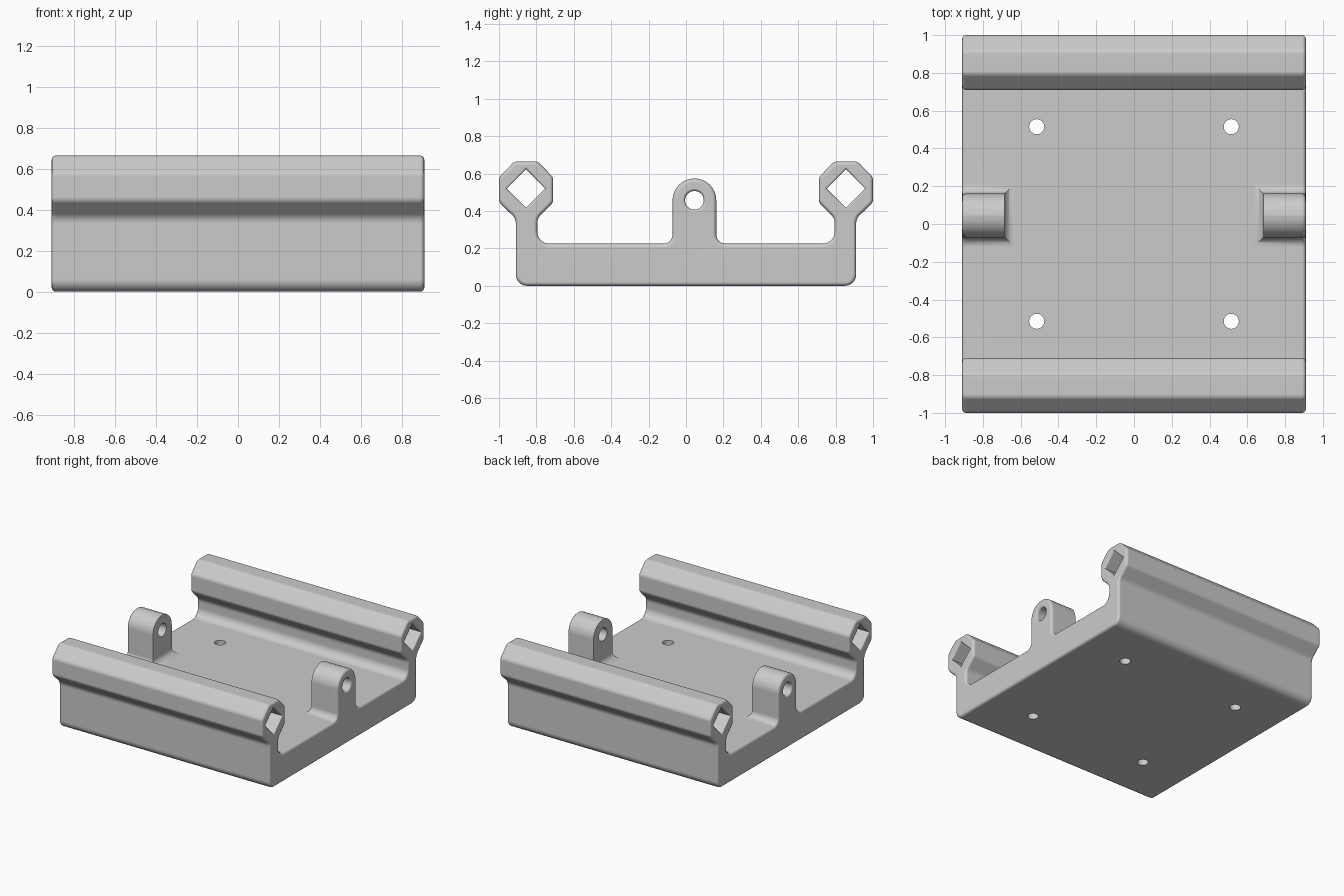
import bpy, bmesh
from math import sin, cos, pi, tan
from mathutils import Vector, Matrix

if "Cube" in bpy.data.objects:
    bpy.data.objects.remove(bpy.data.objects["Cube"])

grey = bpy.data.materials.new("plain grey")
grey.use_nodes = True
color = (0.6, 0.6, 0.6, 1)
grey.diffuse_color = color
grey.node_tree.nodes["Principled BSDF"].inputs["Base Color"].default_value = color

HALF = 0.91        # half length along x
FLOOR = 0.225      # top of the base plate
LUG_Y, LUG_Z, LUG_R = 0.045, 0.457, 0.117
LUG_INNER = 0.685


def rounded(corners, steps=6):
    """Turn (a, b, radius) corners into an outline with arcs."""
    out = []
    for i, (a, b, r) in enumerate(corners):
        p = Vector((a, b))
        before = Vector(corners[i - 1][:2]) - p
        after = Vector(corners[(i + 1) % len(corners)][:2]) - p
        if r == 0:
            out.append(p)
            continue
        u, v = before.normalized(), after.normalized()
        half = u.angle(v) / 2
        center = p + (u + v).normalized() * r / sin(half)
        start = p + u * r / tan(half) - center
        end = p + v * r / tan(half) - center
        sweep = start.angle_signed(end)
        for k in range(steps + 1):
            out.append(center + Matrix.Rotation(-sweep * k / steps, 2) @ start)
    return out


def make_object(name, bm):
    bmesh.ops.recalc_face_normals(bm, faces=bm.faces)
    mesh = bpy.data.meshes.new(name)
    bm.to_mesh(mesh)
    bm.free()
    mesh.materials.append(grey)
    obj = bpy.data.objects.new(name, mesh)
    bpy.context.collection.objects.link(obj)
    return obj


def loft(name, rings):
    """Skin a stack of equal point rings and cap both ends."""
    bm = bmesh.new()
    loops = [[bm.verts.new(p) for p in ring] for ring in rings]
    for low, high in zip(loops, loops[1:]):
        for i in range(len(low)):
            bm.faces.new((low[i - 1], low[i], high[i], high[i - 1]))
    bm.faces.new(loops[0])
    bm.faces.new(loops[-1])
    return make_object(name, bm)


def bore(name, y, z, radius, sides, lip=0.015):
    """Lengthwise hole cutter with a softly rounded mouth."""
    arc = [(HALF - lip * sin(t), radius + lip * (1 - cos(t)))
           for t in (0, pi / 6, pi / 3, pi / 2)]
    arc = [(HALF - lip + lip * sin(t), r) for t, (x, r) in
           zip((0, pi / 6, pi / 3, pi / 2), arc)]
    half = arc + [(HALF + 0.1, radius + lip)]
    stations = [(-x, r) for x, r in reversed(half)] + half
    return loft(name, [[(x, y + r * cos(2 * pi * k / sides), z + r * sin(2 * pi * k / sides))
                        for k in range(sides)] for x, r in stations])


# Cross-section: one half, base corner up around the rail and down to the floor
rail_half = [(0.91, 0, 0.06), (0.91, 0.36, 0.06), (1.0, 0.445, 0.04), (1.0, 0.58, 0.04),
             (0.917, 0.665, 0.04), (0.793, 0.665, 0.04), (0.71, 0.58, 0.04),
             (0.71, 0.445, 0.04), (0.795, 0.36, 0.06), (0.795, FLOOR, 0.065)]
lug_top = LUG_Z + LUG_R
lug = [(LUG_Y + LUG_R, FLOOR, 0.05), (LUG_Y + LUG_R, lug_top, LUG_R * 0.999),
       (LUG_Y - LUG_R, lug_top, LUG_R * 0.999), (LUG_Y - LUG_R, FLOOR, 0.05)]
section = rounded(rail_half + lug + [(-y, z, r) for y, z, r in reversed(rail_half)], 8)

# Body extruded along x, with rounded ends
body = loft("cradle_body", [[(x, p.x, p.y) for p in section] for x in (-HALF, HALF)])
bm = bmesh.new()
bm.from_mesh(body.data)
rims = [e for e in bm.edges if abs(e.verts[0].co.x - e.verts[1].co.x) < 1e-5]
bmesh.ops.bevel(bm, geom=rims, offset=0.02, segments=3, profile=0.5,
                affect='EDGES', clamp_overlap=False)
bm.to_mesh(body.data)
bm.free()

# Middle gap that leaves one lug at each end
gap = rounded([(-LUG_INNER, FLOOR, 0.05), (LUG_INNER, FLOOR, 0.05),
               (LUG_INNER, 0.8, 0), (-LUG_INNER, 0.8, 0)])
cutters = [loft("lug_gap_cutter", [[(p.x, y, p.y) for p in gap]
                                   for y in (LUG_Y - 0.25, LUG_Y + 0.25)])]

# Square rail bores, lug pin holes and screw holes
for side, y in (("back", 0.855), ("front", -0.855)):
    cutters.append(bore(side + "_rail_cutter", y, 0.52, 0.103, 4))
cutters.append(bore("pin_hole_cutter", LUG_Y, LUG_Z, 0.05, 32))
for x in (-0.515, 0.515):
    for y in (-0.515, 0.515):
        cutters.append(loft("screw_hole_cutter", [
            [(x + 0.04 * cos(k * pi / 12), y + 0.04 * sin(k * pi / 12), z) for k in range(24)]
            for z in (-0.1, 0.4)]))

bpy.context.view_layer.objects.active = body
body.select_set(True)
for cutter in cutters:
    mod = body.modifiers.new(cutter.name, 'BOOLEAN')
    mod.object = cutter
    mod.operation = 'DIFFERENCE'
    mod.solver = 'EXACT'
    bpy.ops.object.modifier_apply(modifier=mod.name)
    bpy.data.objects.remove(cutter)

# Smooth curves, crisp edges
bpy.ops.object.shade_smooth_by_angle(angle=pi / 5)
weighted = body.modifiers.new("weighted normals", 'WEIGHTED_NORMAL')
weighted.keep_sharp = True
